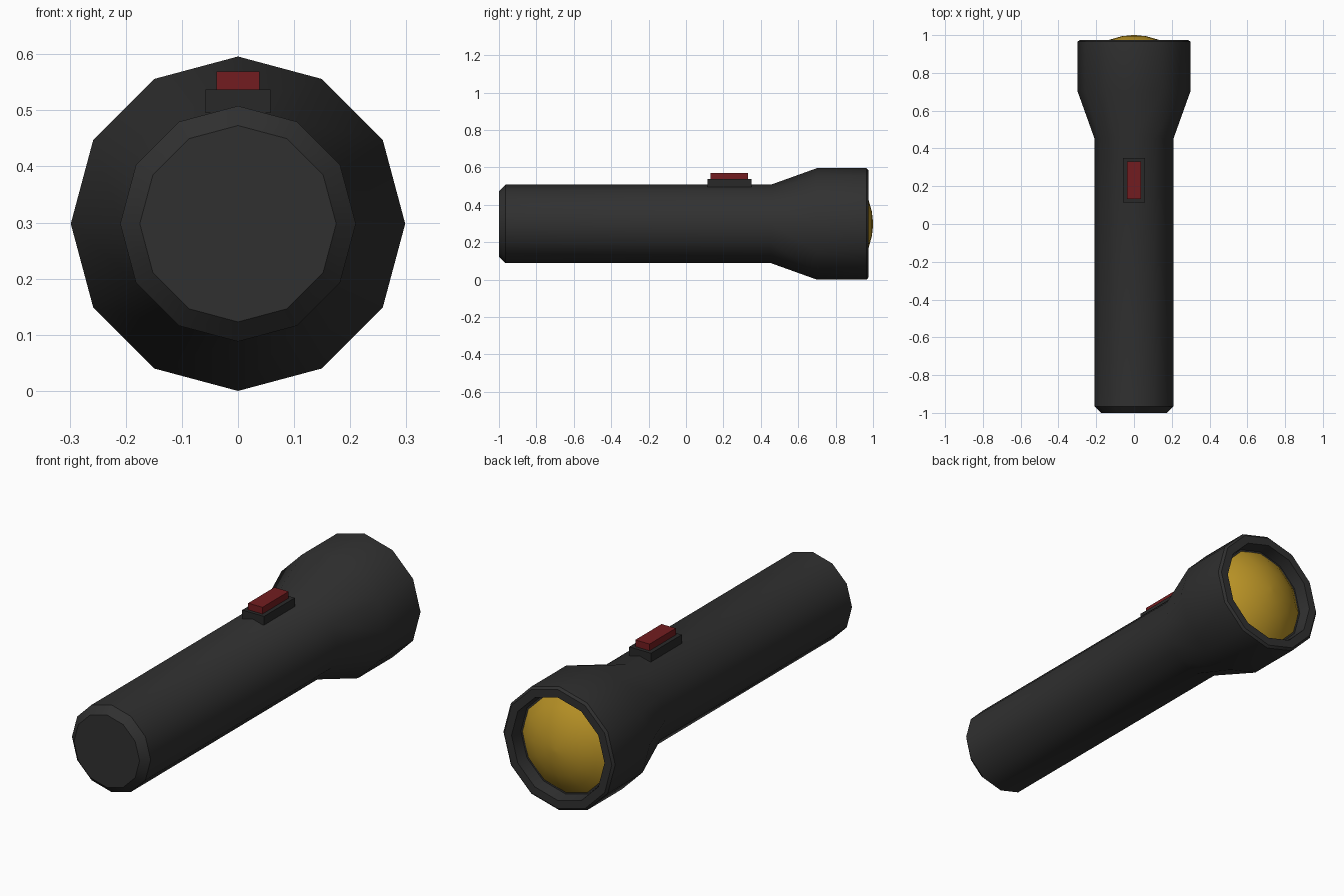
import bpy, bmesh, math
from mathutils import Matrix, Vector

if "Cube" in bpy.data.objects:
    bpy.data.objects.remove(bpy.data.objects["Cube"])

SIDES, AXIS_Z = 12, 0.298

def finish(bm, name, color, smooth=True):
    bmesh.ops.recalc_face_normals(bm, faces=bm.faces)
    mesh = bpy.data.meshes.new(name)
    bm.to_mesh(mesh)
    bm.free()
    ob = bpy.data.objects.new(name, mesh)
    bpy.context.collection.objects.link(ob)
    mat = bpy.data.materials.new(name + "_material")
    mat.diffuse_color = (*color, 1)
    mat.use_nodes = True
    mat.node_tree.nodes["Principled BSDF"].inputs["Base Color"].default_value = mat.diffuse_color
    mesh.materials.append(mat)
    if smooth:
        bpy.ops.object.select_all(action='DESELECT')
        ob.select_set(True)
        bpy.context.view_layer.objects.active = ob
        bpy.ops.object.shade_smooth_by_angle(angle=math.radians(35))
    return ob

def lathe(name, profile, color):
    """Turn (y, radius) points round the long axis and cap both ends."""
    bm = bmesh.new()
    rings = []
    for y, r in profile:
        rings.append([bm.verts.new((r * math.sin(a), y, AXIS_Z + r * math.cos(a)))
                      for a in (math.tau * i / SIDES for i in range(SIDES))])
    for a, b in zip(rings, rings[1:]):
        for i in range(SIDES):
            j = (i + 1) % SIDES
            bm.faces.new((a[i], a[j], b[j], b[i]))
    bm.faces.new(rings[0])
    bm.faces.new(rings[-1])
    return finish(bm, name, color)

def box(name, lo, hi, color):
    lo, hi = Vector(lo), Vector(hi)
    bm = bmesh.new()
    bmesh.ops.create_cube(bm, size=1, matrix=Matrix.Translation((lo + hi) / 2)
                          @ Matrix.Diagonal((*(hi - lo), 1)))
    return finish(bm, name, color, smooth=False)

BLACK, DARK = (0.03, 0.03, 0.03), (0.022, 0.022, 0.022)
RED, GOLD = (0.17, 0.012, 0.014), (0.5, 0.3, 0.02)

# Handle, flared head and recessed rim in one turned shell
lathe("body", [(-1, 0.175), (-0.965, 0.21), (0.455, 0.21), (0.70, 0.298),
               (0.965, 0.298), (0.975, 0.287), (0.975, 0.248), (0.915, 0.24)], BLACK)

# Domed lens, a shallow spherical cap
R = 0.36
lathe("lens", [(1 - R + math.sqrt(R * R - r * r), r)
               for r in (0.238, 0.19, 0.13, 0.065, 0.01)], GOLD)

# Switch
box("switch_base", (-0.058, 0.115, 0.495), (0.058, 0.35, 0.537), DARK)
box("switch_button", (-0.038, 0.132, 0.53), (0.038, 0.332, 0.569), RED)
